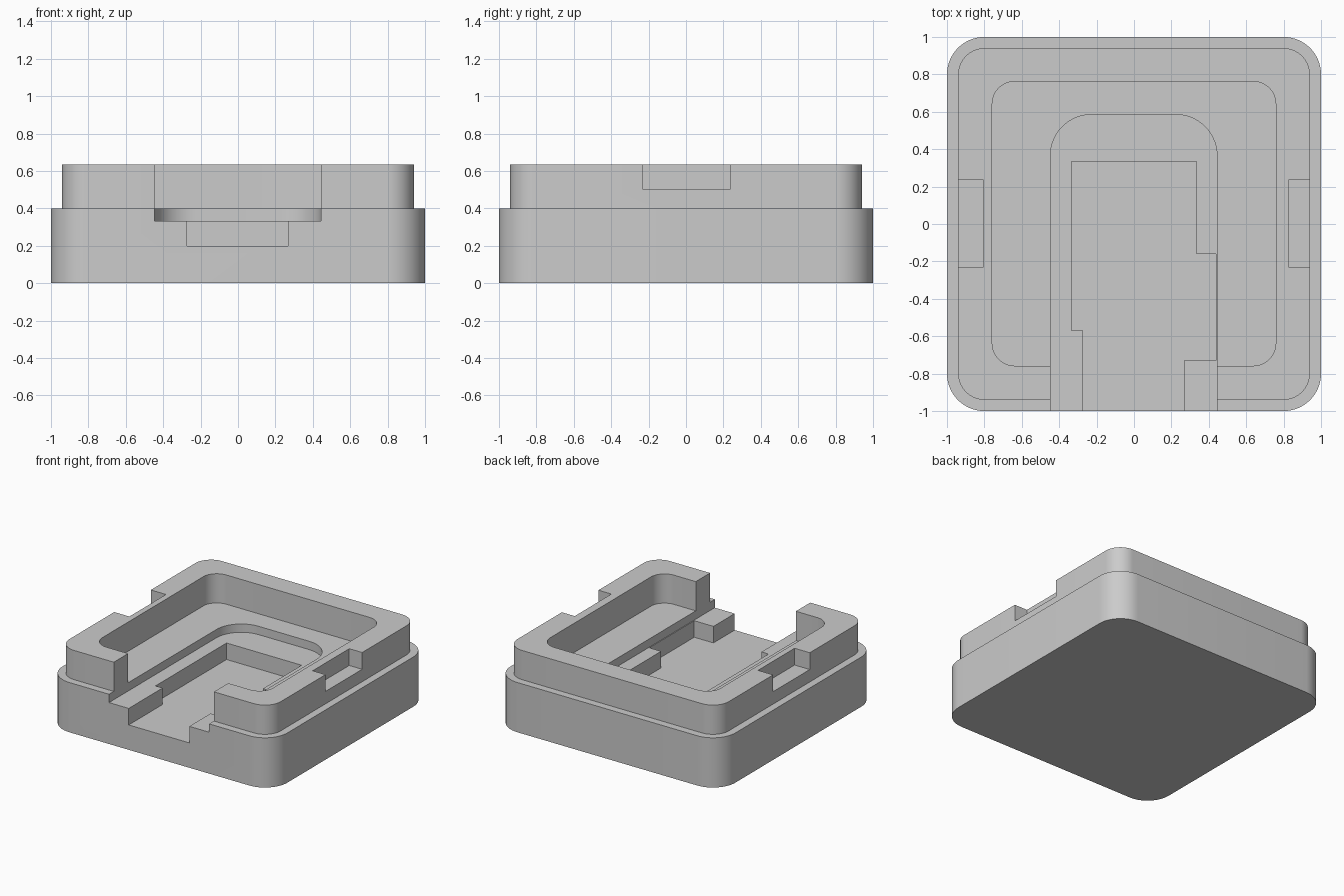
import bpy, bmesh, math

cube = bpy.data.objects.get("Cube")
if cube:
    bpy.data.objects.remove(cube, do_unlink=True)

# Single flat material
grey = bpy.data.materials.new("light grey")
grey.use_nodes = True
colour = (0.6, 0.6, 0.6, 1)
grey.diffuse_color = colour
grey.node_tree.nodes["Principled BSDF"].inputs["Base Color"].default_value = colour


def rounded(x0, x1, y0, y1, r_back, r_front, steps=14):
    """Counter-clockwise rectangle with rounded back and front corners."""
    points = []
    corners = [(x1, y1, r_back, 1, 1), (x0, y1, r_back, -1, 1),
               (x0, y0, r_front, -1, -1), (x1, y0, r_front, 1, -1)]
    for i, (x, y, r, sx, sy) in enumerate(corners):
        if r == 0:
            points.append((x, y))
            continue
        for k in range(steps + 1):
            a = math.pi / 2 * (i + k / steps)
            points.append((x - sx * r + r * math.cos(a), y - sy * r + r * math.sin(a)))
    return points


def prism(name, outline, z0, z1):
    bm = bmesh.new()
    base = bm.faces.new([bm.verts.new((x, y, z0)) for x, y in outline])
    top = bmesh.ops.extrude_face_region(bm, geom=[base])["geom"]
    verts = [v for v in top if isinstance(v, bmesh.types.BMVert)]
    bmesh.ops.translate(bm, verts=verts, vec=(0, 0, z1 - z0))
    bmesh.ops.recalc_face_normals(bm, faces=bm.faces)
    mesh = bpy.data.meshes.new(name)
    bm.to_mesh(mesh)
    bm.free()
    mesh.materials.append(grey)
    obj = bpy.data.objects.new(name, mesh)
    bpy.context.collection.objects.link(obj)
    return obj


def combine(target, tool, operation):
    mod = target.modifiers.new(tool.name, "BOOLEAN")
    mod.operation, mod.object, mod.solver = operation, tool, "EXACT"
    bpy.context.view_layer.objects.active = target
    bpy.ops.object.modifier_apply(modifier=mod.name)
    bpy.data.objects.remove(tool, do_unlink=True)


# Base block with the narrower raised rim
body = prism("case_body", rounded(-1, 1, -1, 1, 0.2, 0.2), 0, 0.4)
combine(body, prism("rim", rounded(-0.94, 0.94, -0.94, 0.94, 0.14, 0.14), 0.1, 0.635), "UNION")

# Wide cavity, arched recess open at the front, and stepped deep pocket
top = 0.8
combine(body, prism("cavity", rounded(-0.758, 0.758, -0.758, 0.762, 0.12, 0.12), 0.4, top), "DIFFERENCE")
combine(body, prism("arched_recess", rounded(-0.447, 0.444, -1.2, 0.585, 0.22, 0), 0.333, top), "DIFFERENCE")
pocket = [(-0.272, -1.2), (0.267, -1.2), (0.267, -0.73), (0.438, -0.73), (0.438, -0.16),
          (0.333, -0.16), (0.333, 0.333), (-0.335, 0.333), (-0.335, -0.57), (-0.272, -0.57)]
combine(body, prism("deep_pocket", pocket, 0.2, top), "DIFFERENCE")

# Shallow grip notches in the outer sides of the rim
for name, x0, x1 in (("right_notch", -1.1, -0.805), ("left_notch", 0.825, 1.1)):
    combine(body, prism(name, rounded(x0, x1, -0.23, 0.235, 0, 0), 0.5, top), "DIFFERENCE")

# Smooth corners, crisp edges
bpy.ops.object.select_all(action="DESELECT")
body.select_set(True)
bpy.context.view_layer.objects.active = body
bpy.ops.object.shade_smooth_by_angle(angle=math.radians(30))
